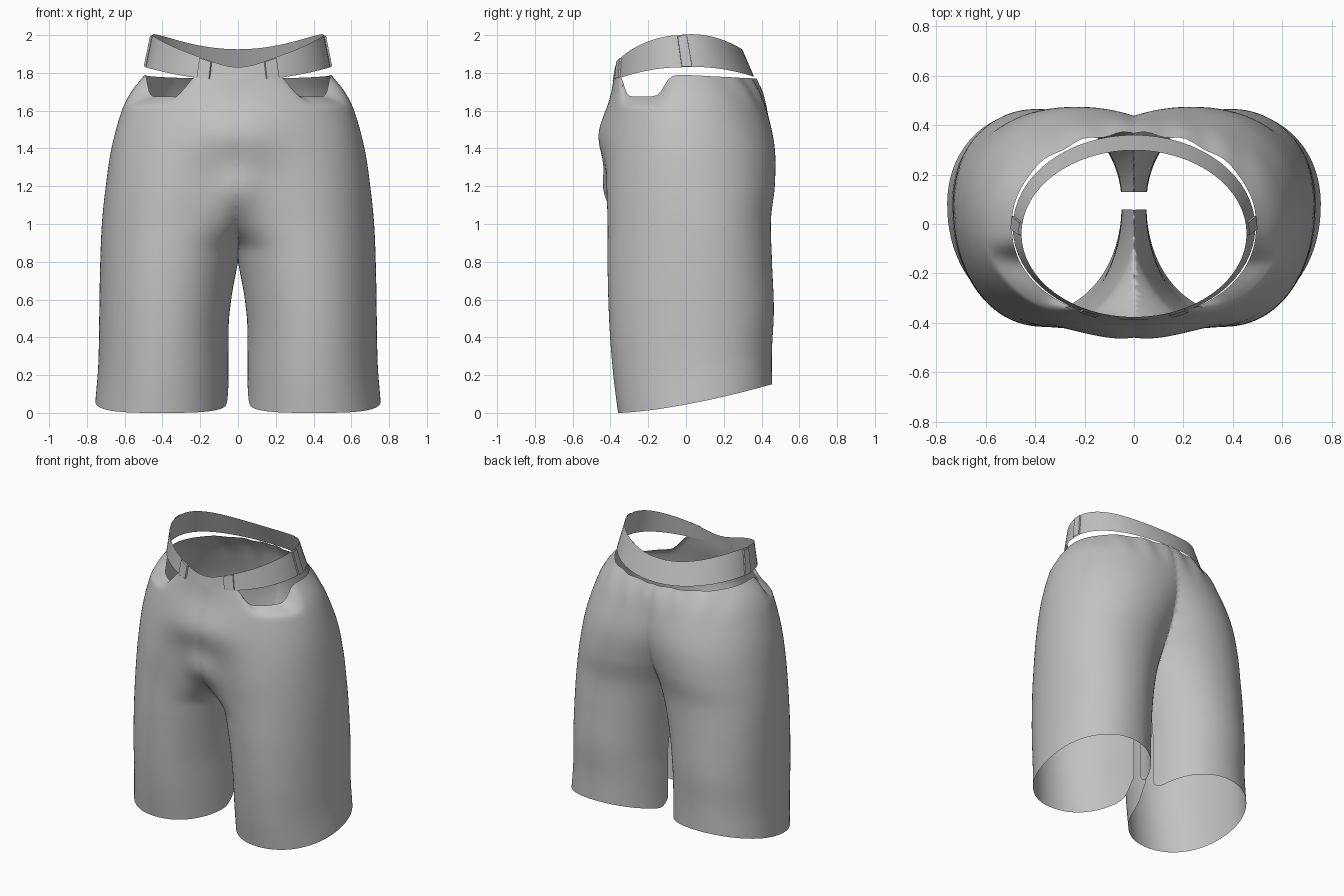
import bpy, bmesh, math

if "Cube" in bpy.data.objects:
    bpy.data.objects.remove(bpy.data.objects["Cube"])

def flat_mat(name, v):
    m = bpy.data.materials.new(name)
    m.diffuse_color = (v, v, v, 1)
    m.use_nodes = True
    m.node_tree.nodes["Principled BSDF"].inputs["Base Color"].default_value = m.diffuse_color
    return m

cloth = flat_mat("grey cloth", 0.54)

def make(name, rows, closed=True):
    """Skin a list of point rows into a mesh sheet."""
    bm = bmesh.new()
    vs = [[bm.verts.new(p) for p in r] for r in rows]
    n = len(rows[0])
    for a, b in zip(vs, vs[1:]):
        for i in range(n if closed else n - 1):
            j = (i + 1) % n
            bm.faces.new((a[i], a[j], b[j], b[i]))
    me = bpy.data.meshes.new(name)
    bm.to_mesh(me)
    bm.free()
    me.materials.append(cloth)
    ob = bpy.data.objects.new(name, me)
    bpy.context.collection.objects.link(ob)
    bpy.context.view_layer.objects.active = ob
    for o in bpy.context.selected_objects:
        o.select_set(False)
    ob.select_set(True)
    bpy.ops.object.shade_smooth_by_angle(angle=math.radians(40))
    return ob

def gauss(v, w):
    return math.exp(-(v / w) ** 2)

def ramp(v, a, b):
    t = min(max((v - a) / (b - a), 0), 1)
    return t * t * (3 - 2 * t)

# leg cross-sections: height, inner x, outer x, front y, back y
SECT = [(0.0, .05, .755, -.36, .455), (.2, .05, .74, -.385, .455),
        (.45, .045, .735, -.405, .465), (.75, .005, .73, -.415, .455),
        (1.0, -.06, .72, -.415, .45), (1.2, -.15, .70, -.42, .47),
        (1.4, -.28, .67, -.415, .47), (1.6, -.42, .615, -.40, .43),
        (1.7, -.48, .565, -.39, .40), (1.8, -.485, .485, -.38, .35)]

def section(z):
    z = min(max(z, 0), 1.8)
    k = next(i for i in range(len(SECT) - 1) if z <= SECT[i + 1][0])
    p0, p1, p2, p3 = (SECT[max(k - 1, 0)], SECT[k], SECT[k + 1],
                      SECT[min(k + 2, len(SECT) - 1)])
    h = p2[0] - p1[0]
    t = (z - p1[0]) / h
    out = []
    for c in range(1, 5):
        m1 = (p2[c] - p0[c]) / (p2[0] - p0[0]) * h
        m2 = (p3[c] - p1[c]) / (p3[0] - p1[0]) * h
        out.append((2*t**3 - 3*t*t + 1) * p1[c] + (t**3 - 2*t*t + t) * m1
                   + (3*t*t - 2*t**3) * p2[c] + (t**3 - t*t) * m2)
    return out

def leg_point(a, t):
    d = math.degrees(a)
    z = t * (1.79 - .02 * max(0, math.sin(a)))
    xi, xo, yf, yb = section(z)
    c, s = math.cos(a), math.sin(a)
    xm = (xi + xo) / 2
    half = (xo - xi) / 2
    # the front of the crotch stays full lower down than the back
    if c < 0 and s < 0:
        half += .26 * ramp(z, .85, 1.15) * (1 - ramp(z, 1.3, 1.7))
    e = 2 / 2.08
    x = xm + half * math.copysign(abs(c) ** e, c)
    ym = .08 - .095 * ramp(z, .8, 1.8)
    y = ym + ((yb - ym) if s > 0 else (ym - yf)) * math.copysign(abs(s) ** e, s)
    # fly and crotch bulges at the front, creases under the waist at the back
    if s < 0:
        y -= .06 * gauss(x, .24) * gauss(z - 1.47, .15)
        y -= .05 * gauss(x, .1) * gauss(z - 1.18, .13)
    else:
        y += .008 * s * math.sin(x * 38) * gauss(z - 1.75, .12)
    # the hem is higher at the back and rises at the open inner seam
    lift = .15 * max(0, (y + .36) / .81) ** 1.5
    slit = .12 * gauss(abs(d) - 180, 9)
    zz = z + lift * max(0, 1 - z / 1.2) + slit * max(0, 1 - z / .7)
    # side pocket opening: the cloth turns inward as a ledge
    dip = 1 / (1 + math.exp(-(d + 58) / 2.5)) / (1 + math.exp((d + 15) / 2.5))
    if z > 1.62:
        zz = z - dip * .68 * (z - 1.62)
    return (x, y, zz)

# legs and seat: one open-seamed leg tube, cut at the middle and mirrored
N, R = 110, 80
A0, A1 = -math.pi + .04, math.pi - .12
legs = make("legs_and_seat", [[leg_point(A0 + (A1 - A0) * i / N, r / R)
            for i in range(N + 1)] for r in range(R + 1)], closed=False)
mir = legs.modifiers.new("mirror", 'MIRROR')
mir.use_axis[0] = True
mir.use_bisect_axis[0] = True
mir.use_clip = True
mir.merge_threshold = .002

# waistband: sloping ring, lower at the front, narrow at the fly
def band_point(a, v, off=0.0):
    s, c = math.sin(a), math.cos(a)
    top = 1.875 + .125 * (1 - s * s) + (.05 * s if s > 0 else .01 * s)
    bot = 1.76 + .07 * (1 - s * s) + (.02 * s if s > 0 else 0)
    if s < 0:
        top -= .035 * gauss(c, .35)
    rx = .49 + (.455 - .49) * v + off
    ry = .374 + (.337 - .374) * v + off
    yc = -.014 - .025 * v
    return (rx * c, yc + ry * s, bot + (top - bot) * v)

make("waistband", [[band_point(2 * math.pi * i / 64, v) for i in range(64)]
                   for v in (0, .33, .67, 1)])

# belt loops
for deg in (3, 177, 248, 292):
    a = math.radians(deg)
    make("belt_loop", [[band_point(a + d, v, o) for d, o in
         ((-.075, 0), (-.07, .01), (.07, .01), (.075, 0))]
         for v in (.02, .35, .7, .97)], closed=False)
